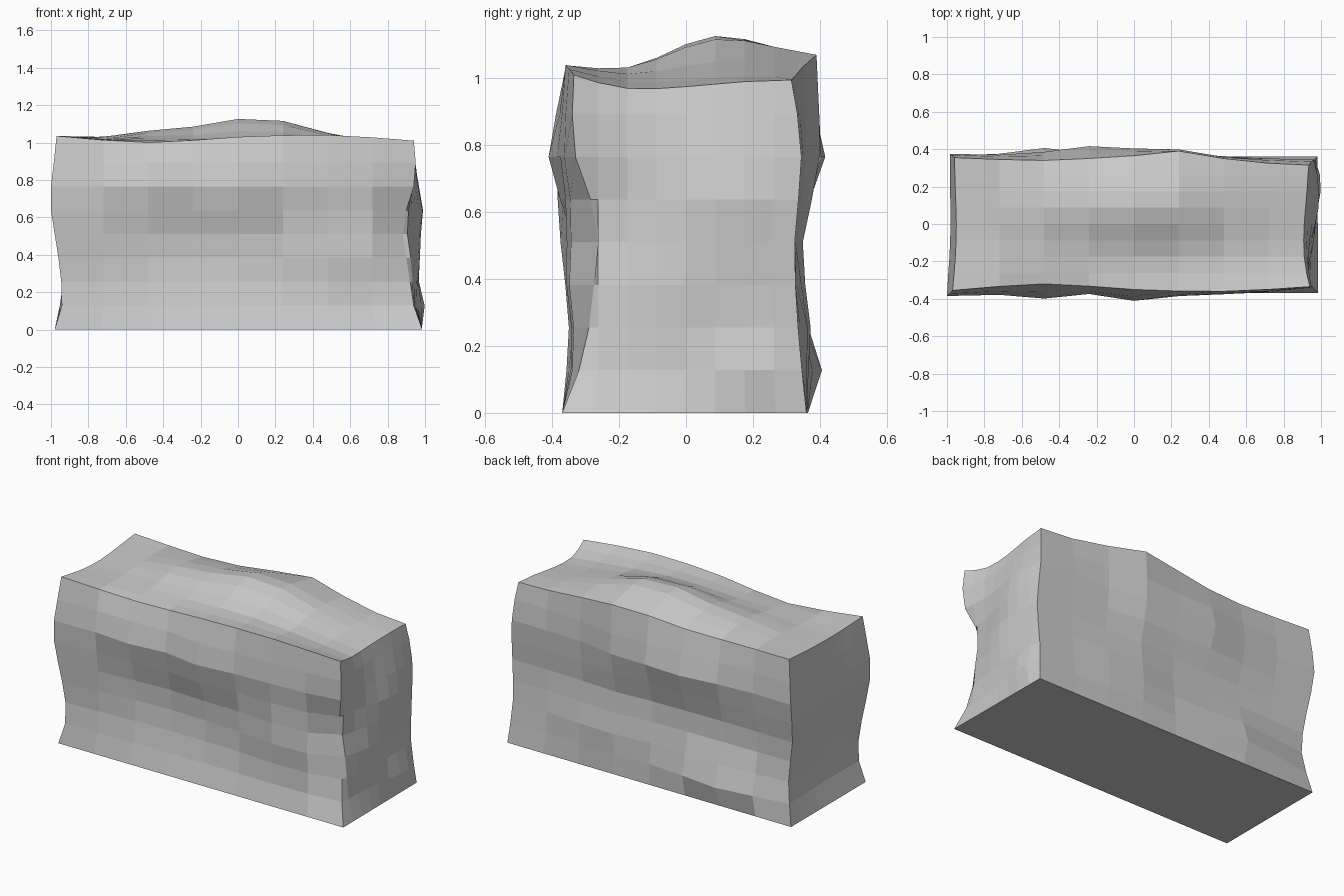
import bpy, bmesh
from math import exp
from mathutils import Vector

if "Cube" in bpy.data.objects:
    bpy.data.objects.remove(bpy.data.objects["Cube"])

N = 8
HX, HY, H = 0.96, 0.35, 1.02


def curve(keys):
    """Resample 5 (or 9) keys to N+1 values with a smooth spline."""
    out, n = [], len(keys) - 1
    for i in range(N + 1):
        s = i / N * n
        k = min(int(s), n - 1)
        t = s - k
        b, c = keys[k], keys[k + 1]
        a = keys[k - 1] if k else 2 * b - c
        d = keys[k + 2] if k + 2 <= n else 2 * c - b
        out.append(0.5 * (2 * b + (c - a) * t + (2 * a - 5 * b + 4 * c - d) * t * t
                          + (3 * b - a - 3 * c + d) * t ** 3))
    return out


def base(i, j, k):
    return Vector((HX * (2 * i / N - 1), HY * (2 * j / N - 1), H * k / N))


P = {}

# upright corner edges: x and y from bottom to top
uprights = {
    (0, 0): ([-.98, -.942, -.945, -.96, -.98, -1.0, -1.0, -.985, -.97],
             [-.37, -.35, -.375, -.385, -.355]),
    (N, 0): ([.985, .94, .92, .9, .88, .9, .94, .95, .94],
             [-.37, -.32, -.29, -.275, -.262, -.285, -.33, -.34, -.335]),
    (0, N): ([-.98, -.935, -.965, -.985, -.96], [.365, .325, .33, .375, .355]),
    (N, N): ([.98, .96, .97, .96, .935], [.36, .335, .325, .345, .315]),
}
for (i, j), (xs, ys) in uprights.items():
    for k, (x, y) in enumerate(zip(curve(xs), curve(ys))):
        P[i, j, k] = Vector((x, y, H * k / N))

# long top edges: y and z from left to right
long_edges = {
    0: ([-.355, -.32, -.35, -.36, -.335], [1.035, 1.0, 1.03, 1.04, 1.01]),
    N: ([.355, .345, .34, .35, .365, .39, .35, .325, .315],
        [1.035, 1.03, 1.025, 1.03, 1.055, 1.07, 1.035, 1.005, .995]),
}
for j, (ys, zs) in long_edges.items():
    for i, (y, z) in enumerate(zip(curve(ys), curve(zs))):
        x = P[i, j, N].x if i in (0, N) else base(i, j, N).x
        P[i, j, N] = Vector((x, y, z))

# short top edges: x and z from front to back
short_edges = {
    0: ([-.97, -.955, -.95, -.955, -.96], [1.035, 1.015, 1.01, 1.02, 1.035]),
    N: ([.94, .91, .91, .925, .935], [1.01, .97, .975, .99, .995]),
}
for i, (xs, zs) in short_edges.items():
    for j, (x, z) in enumerate(zip(curve(xs), curve(zs))):
        if 0 < j < N:
            P[i, j, N] = Vector((x, base(i, j, N).y, z))

# straight foot edges and flat underside
for i in range(N + 1):
    for j in range(N + 1):
        if (i, j, 0) not in P:
            s, t = i / N, j / N
            f = P[0, 0, 0].lerp(P[N, 0, 0], s)
            b = P[0, N, 0].lerp(P[N, N, 0], s)
            P[i, j, 0] = f.lerp(b, t)


def fill(axis, side, bumps):
    """Blend a face's depth between its four edges, then add soft bumps."""
    ua, va = [a for a in range(3) if a != axis]

    def key(u, v):
        q = [0, 0, 0]
        q[axis], q[ua], q[va] = side, u, v
        return tuple(q)

    def d(u, v):
        return P[key(u, v)][axis]

    for u in range(1, N):
        for v in range(1, N):
            s, t = u / N, v / N
            w = ((1 - s) * d(0, v) + s * d(N, v) + (1 - t) * d(u, 0) + t * d(u, N)
                 - (1 - t) * ((1 - s) * d(0, 0) + s * d(N, 0))
                 - t * ((1 - s) * d(0, N) + s * d(N, N)))
            p = base(*key(u, v))
            for cu, cv, ru, rv, amp in bumps:
                w += amp * exp(-((p[ua] - cu) / ru) ** 2 - ((p[va] - cv) / rv) ** 2)
            p[axis] = w
            P[key(u, v)] = p


# faces: bumps are (centre, centre, radius, radius, height)
fill(1, 0, [(.02, .74, .22, .2, -.05), (-.5, .77, .2, .15, -.05), (-.25, .42, .26, .14, .015),
            (.62, .46, .32, .27, -.07)])
fill(1, N, [(-.48, .15, .3, .15, .065), (-.24, .77, .28, .14, .045), (.1, .5, .4, .12, -.01),
            (.35, .25, .3, .15, .03), (.45, .75, .2, .15, -.015)])
fill(0, N, [(-.04, .45, .24, .25, .055), (.12, .65, .18, .14, .035), (.2, .13, .13, .1, .035)])
fill(0, 0, [(0, .35, .2, .2, .01)])
fill(2, N, [(.02, .08, .43, .2, .1), (-.52, .04, .25, .22, .045), (-.45, -.2, .35, .12, .02)])

# stone block mesh from the outer grid
bm = bmesh.new()
V = {k: bm.verts.new(p) for k, p in P.items()}
for axis in range(3):
    ua, va = [a for a in range(3) if a != axis]
    for side in (0, N):
        for u in range(N):
            for v in range(N):
                quad = []
                for du, dv in ((0, 0), (1, 0), (1, 1), (0, 1)):
                    q = [0, 0, 0]
                    q[axis], q[ua], q[va] = side, u + du, v + dv
                    quad.append(V[tuple(q)])
                bm.faces.new(quad)
bmesh.ops.recalc_face_normals(bm, faces=bm.faces)
mesh = bpy.data.meshes.new("stone_block")
bm.to_mesh(mesh)
bm.free()
bpy.context.collection.objects.link(bpy.data.objects.new("stone_block", mesh))
